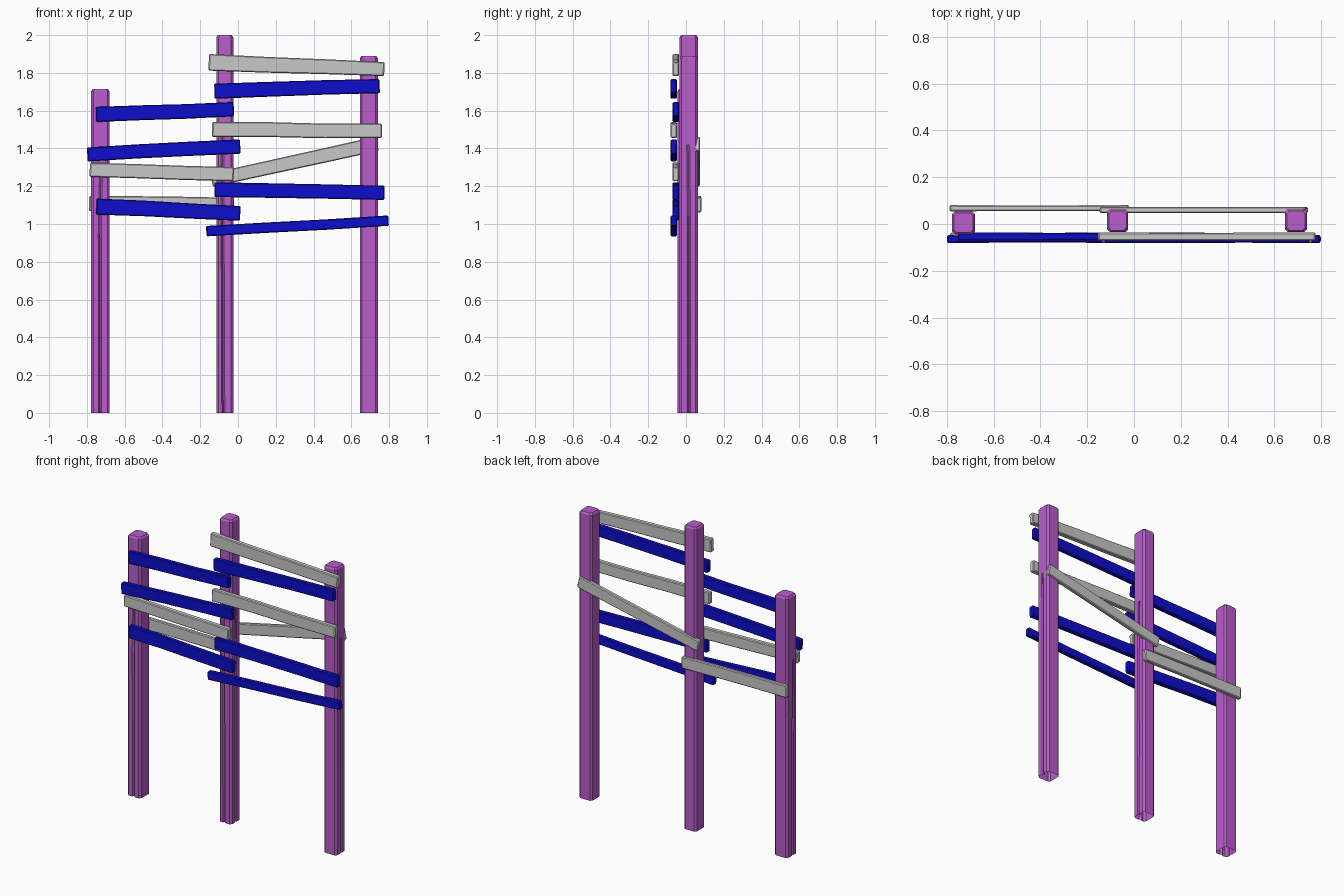
import bpy, bmesh, math, random
from mathutils import Vector

if "Cube" in bpy.data.objects:
    bpy.data.objects.remove(bpy.data.objects["Cube"])

random.seed(4)


def material(name, rgb):
    m = bpy.data.materials.new(name)
    m.diffuse_color = (*rgb, 1)
    m.use_nodes = True
    m.node_tree.nodes["Principled BSDF"].inputs["Base Color"].default_value = m.diffuse_color
    return m


PURPLE = material("purple_paint", (0.49, 0.11, 0.60))
BLUE = material("blue_paint", (0.004, 0.004, 0.60))
GREY = material("light_grey_paint", (0.58, 0.58, 0.58))


def loft(name, rings, mat, cap_start=True):
    """Skin a list of equal-length rings and cap the ends."""
    bm = bmesh.new()
    rows = [[bm.verts.new(p) for p in r] for r in rings]
    n = len(rows[0])
    for a, b in zip(rows, rows[1:]):
        for i in range(n):
            j = (i + 1) % n
            bm.faces.new((a[i], a[j], b[j], b[i]))
    bm.faces.new(rows[-1])
    if cap_start:
        bm.faces.new(rows[0][::-1])
    bmesh.ops.recalc_face_normals(bm, faces=bm.faces)
    me = bpy.data.meshes.new(name)
    bm.to_mesh(me)
    bm.free()
    me.materials.append(mat)
    ob = bpy.data.objects.new(name, me)
    bpy.context.collection.objects.link(ob)
    return ob


def post_ring(x0, x1, y0, y1, z, cut, grooves, inset=0.0):
    """Chamfered square; each side in grooves gets a V-shaped crack."""
    cx, cy = (x0 + x1) / 2, (y0 + y1) / 2
    hx, hy = (x1 - x0) / 2 - inset, (y1 - y0) / 2 - inset
    pts = []
    for side in range(4):            # front, right, back, left
        a = side * math.pi / 2
        w, d = (hx, hy) if side % 2 == 0 else (hy, hx)
        off, depth = grooves.get(side, (0.0, 0.0))
        profile = [(-w + cut, d), (off - 0.008, d), (off, d - depth),
                   (off + 0.008, d), (w - cut, d)]
        for u, v in profile:
            pts.append((cx + u * math.cos(a) + v * math.sin(a),
                        cy + u * math.sin(a) - v * math.cos(a), z))
    return pts


def post(name, x0, x1, y0, y1, h, grooves):
    rings = []
    # cracks run from the foot and fade towards the head
    for t, k in ((0, 1), (0.3, 1), (0.55, 0.7), (0.75, 0)):
        g = {s: (o + random.uniform(-.004, .004), 0.016 * k)
             for s, o in grooves.items()}
        rings.append(post_ring(x0, x1, y0, y1, h * t, 0.012, g))
    rings.append(post_ring(x0, x1, y0, y1, h - 0.012, 0.012, {}))
    rings.append(post_ring(x0, x1, y0, y1, h, 0.012, {}, 0.008))
    loft(name, rings, PURPLE, cap_start=False)


post("left_post", -0.777, -0.68, -0.045, 0.055, 1.715, {0: 0.0, 3: 0.01})
post("centre_post", -0.115, -0.025, -0.035, 0.063, 2.0, {0: -0.01, 1: 0.0})
post("right_post", 0.645, 0.74, -0.035, 0.063, 1.89, {1: 0.0})


def plank(name, xa, za, xb, zb, ha, hb, y0, y1, mat):
    """Rough board in the xz plane with chamfered edges and ends."""
    a, b = Vector((xa, 0, za)), Vector((xb, 0, zb))
    d = (b - a).normalized()
    up = Vector((-d.z, 0, d.x))
    cy, hy, c = (y0 + y1) / 2, (y1 - y0) / 2, 0.005
    end = 0.006 / (b - a).length
    rings = []
    for t in (0, end, 0.33, 0.66, 1 - end, 1):
        shrink = 0.005 if t in (0, 1) else 0
        wob = random.uniform(-.003, .003) if 0.1 < t < 0.9 else 0
        w = (ha + (hb - ha) * t) / 2 - shrink
        v = hy - shrink - abs(wob) * 0.5
        sect = [(-v, -w + c), (-v + c, -w), (v - c, -w), (v, -w + c),
                (v, w - c), (v - c, w), (-v + c, w), (-v, w - c)]
        o = a.lerp(b, t) + up * wob
        rings.append([o + up * q + Vector((0, cy + p, 0)) for p, q in sect])
    loft(name, rings, mat)


NEAR, FAR = (-0.071, -0.037), (-0.081, -0.048)
BACK_L, BACK_R = (0.054, 0.081), (0.046, 0.073)

# right bay, left bay, then the two boards behind the posts
boards = [
    ("right_bay_top_board", -0.155, 1.856, 0.775, 1.82, 0.088, 0.074, NEAR, GREY),
    ("right_bay_second_board", -0.125, 1.703, 0.75, 1.73, 0.08, 0.075, FAR, BLUE),
    ("right_bay_middle_board", -0.137, 1.5, 0.762, 1.493, 0.08, 0.076, FAR, GREY),
    ("right_bay_fourth_board", -0.125, 1.182, 0.776, 1.165, 0.078, 0.075, NEAR, BLUE),
    ("right_bay_bottom_board", -0.168, 0.962, 0.797, 1.018, 0.055, 0.055, FAR, BLUE),
    ("left_bay_top_board", -0.752, 1.58, -0.022, 1.608, 0.08, 0.076, NEAR, BLUE),
    ("left_bay_second_board", -0.798, 1.368, 0.012, 1.41, 0.074, 0.076, FAR, BLUE),
    ("left_bay_third_board", -0.785, 1.287, -0.022, 1.264, 0.075, 0.075, NEAR, GREY),
    ("left_bay_bottom_board", -0.75, 1.092, 0.012, 1.056, 0.085, 0.078, NEAR, BLUE),
    ("left_back_board", -0.788, 1.108, -0.022, 1.1, 0.08, 0.078, BACK_L, GREY),
    ("right_back_slanted_board", -0.14, 1.232, 0.737, 1.425, 0.072, 0.078, BACK_R, GREY),
]
for name, xa, za, xb, zb, ha, hb, (y0, y1), mat in boards:
    plank(name, xa, za, xb, zb, ha, hb, y0, y1, mat)
